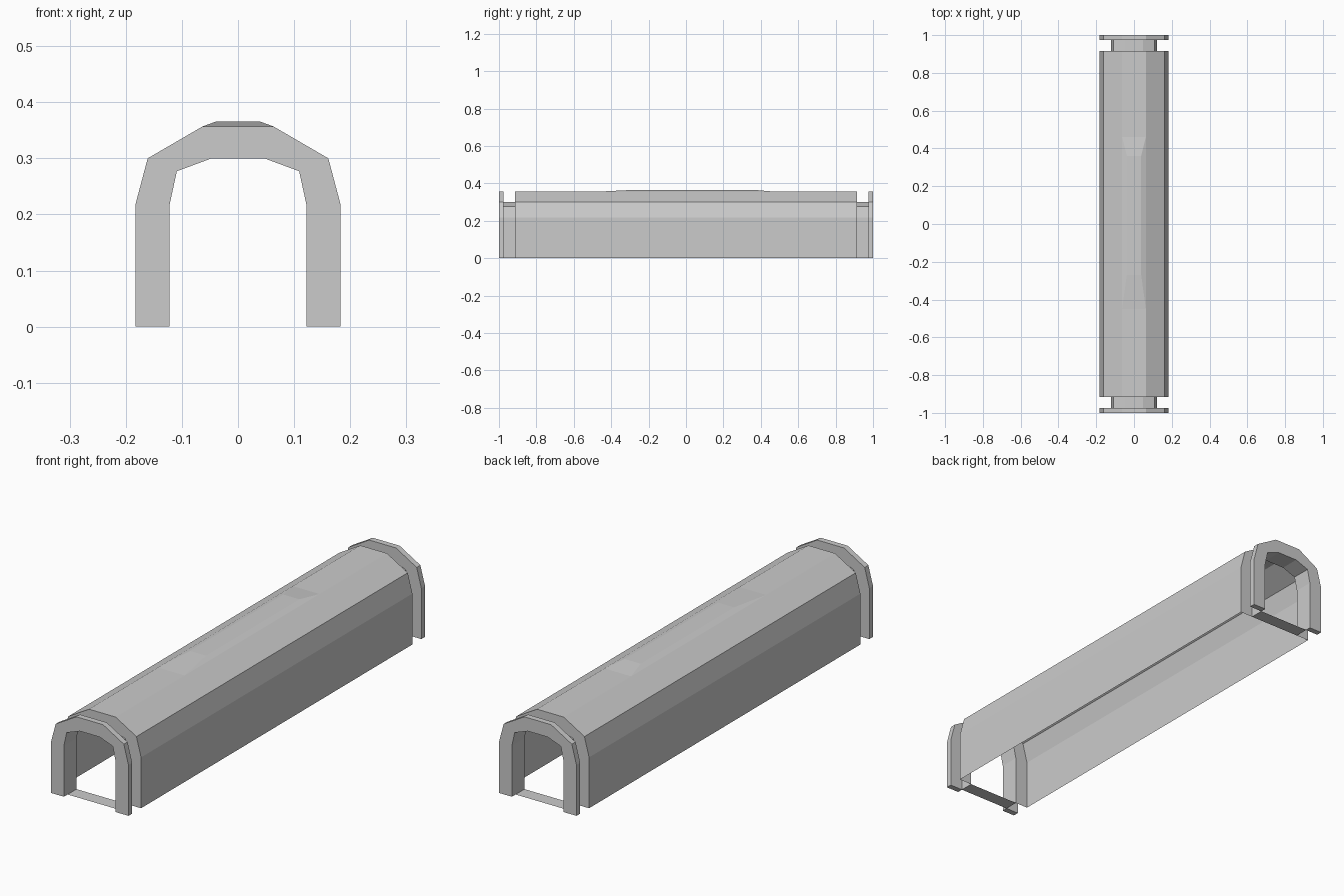
import bpy, bmesh

if "Cube" in bpy.data.objects:
    bpy.data.objects.remove(bpy.data.objects["Cube"])

# Arch cross-sections (x, z): right half from the ground up, then mirrored
def arch(half):
    return half + [(-x, z) for x, z in reversed(half)]

OUTER = arch([(0.183, 0), (0.183, 0.217), (0.161, 0.30), (0.063, 0.357)])
INNER = arch([(0.122, 0), (0.122, 0.217), (0.109, 0.277), (0.047, 0.30)])


def loft(bm, sections, loop=False, close_profile=False):
    """Skin a chain of (profile, y) sections with quads."""
    rings = [[bm.verts.new((x, y, z)) for x, z in prof] for prof, y in sections]
    pairs = list(zip(rings, rings[1:]))
    if loop:
        pairs.append((rings[-1], rings[0]))
    n = len(rings[0])
    for a, b in pairs:
        for i in range(n if close_profile else n - 1):
            j = (i + 1) % n
            bm.faces.new((a[i], b[i], b[j], a[j]))
    return rings


def finish(bm, name, mirror=False):
    me = bpy.data.meshes.new(name)
    bm.to_mesh(me)
    bm.free()
    ob = bpy.data.objects.new(name, me)
    bpy.context.collection.objects.link(ob)
    if mirror:
        mod = ob.modifiers.new("both_ends", 'MIRROR')
        mod.use_axis = (False, True, False)
        mod.use_clip = False
        mod.use_mirror_merge = False
    return ob


# Main tunnel shell: open underneath, with arch-shaped end rims
bm = bmesh.new()
rings = loft(bm, [(INNER, -0.915), (OUTER, -0.915), (OUTER, -0.45),
                  (OUTER, 0.46), (OUTER, 0.915), (INNER, 0.915)])

# Shallow raised panel on the roof
a, b = rings[2], rings[3]
top = next(f for f in bm.faces if set(f.verts) == {a[3], a[4], b[3], b[4]})
raised = bmesh.ops.extrude_discrete_faces(bm, faces=[top])["faces"][0]
for v in raised.verts:
    v.co = (0.038 if v.co.x > 0 else -0.038, 0.36 if v.co.y > 0 else -0.27, 0.366)
finish(bm, "tunnel_shell")

# Recessed neck at each end, closed along the floor
bm = bmesh.new()
loft(bm, [(INNER, -0.975), (INNER, -0.915)], close_profile=True)
finish(bm, "end_neck", mirror=True)

# Solid arch flange at each end
bm = bmesh.new()
rings = loft(bm, [(INNER, -1), (OUTER, -1), (OUTER, -0.975), (INNER, -0.975)], loop=True)
bm.faces.new([r[0] for r in reversed(rings)])
bm.faces.new([r[-1] for r in rings])
bmesh.ops.recalc_face_normals(bm, faces=bm.faces[:])
finish(bm, "end_flange", mirror=True)
